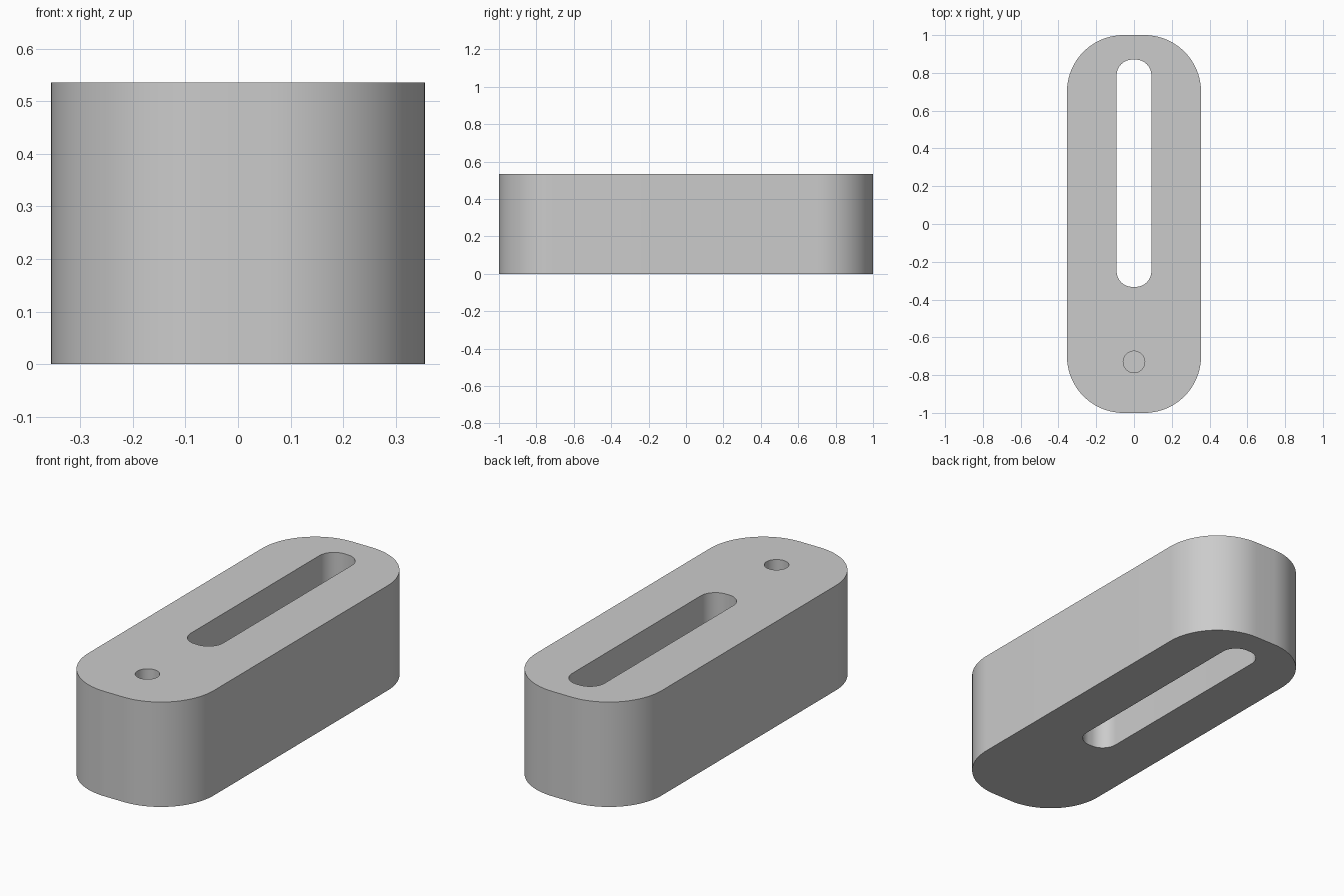
import bpy
import bmesh
from math import sin, cos, pi

cube = bpy.data.objects.get("Cube")
if cube:
    bpy.data.objects.remove(cube, do_unlink=True)

HEIGHT = 0.535

grey = bpy.data.materials.new("plain grey")
grey.use_nodes = True
grey.diffuse_color = (0.6, 0.6, 0.6, 1)
grey.node_tree.nodes["Principled BSDF"].inputs["Base Color"].default_value = (0.6, 0.6, 0.6, 1)


def rounded_prism(name, half_x, y0, y1, radius, z0, z1, steps=16):
    """Upright prism with a rounded rectangle as its outline."""
    bm = bmesh.new()
    corners = [(half_x - radius, y1 - radius), (radius - half_x, y1 - radius),
               (radius - half_x, y0 + radius), (half_x - radius, y0 + radius)]
    ring = []
    for quarter, (cx, cy) in enumerate(corners):
        for i in range(steps + 1):
            a = (quarter + i / steps) * pi / 2
            ring.append(bm.verts.new((cx + radius * cos(a), cy + radius * sin(a), z0)))
    bmesh.ops.remove_doubles(bm, verts=ring, dist=1e-5)
    base = bm.faces.new(bm.verts)
    top = bmesh.ops.extrude_face_region(bm, geom=[base])["geom"]
    bmesh.ops.translate(bm, vec=(0, 0, z1 - z0),
                        verts=[v for v in top if isinstance(v, bmesh.types.BMVert)])
    bmesh.ops.recalc_face_normals(bm, faces=bm.faces)
    mesh = bpy.data.meshes.new(name)
    bm.to_mesh(mesh)
    bm.free()
    mesh.materials.append(grey)
    obj = bpy.data.objects.new(name, mesh)
    bpy.context.collection.objects.link(obj)
    return obj


# Block with rounded ends
block = rounded_prism("slotted_block", 0.355, -1, 1, 0.3, 0, HEIGHT, 24)

# Through slot and blind round hole
slot = rounded_prism("slot_cutter", 0.092, -0.333, 0.87, 0.083, -0.1, HEIGHT + 0.1)
hole = rounded_prism("hole_cutter", 0.057, -0.787, -0.673, 0.057, 0.2, HEIGHT + 0.1, 12)

bpy.context.view_layer.objects.active = block
block.select_set(True)
for cutter in (slot, hole):
    cutter.hide_render = True
    cut = block.modifiers.new(cutter.name, 'BOOLEAN')
    cut.operation = 'DIFFERENCE'
    cut.solver = 'EXACT'
    cut.object = cutter
    bpy.ops.object.modifier_apply(modifier=cut.name)
    bpy.data.objects.remove(cutter, do_unlink=True)

# Smooth curved walls, crisp rims
bpy.ops.object.shade_smooth_by_angle(angle=pi / 6)
